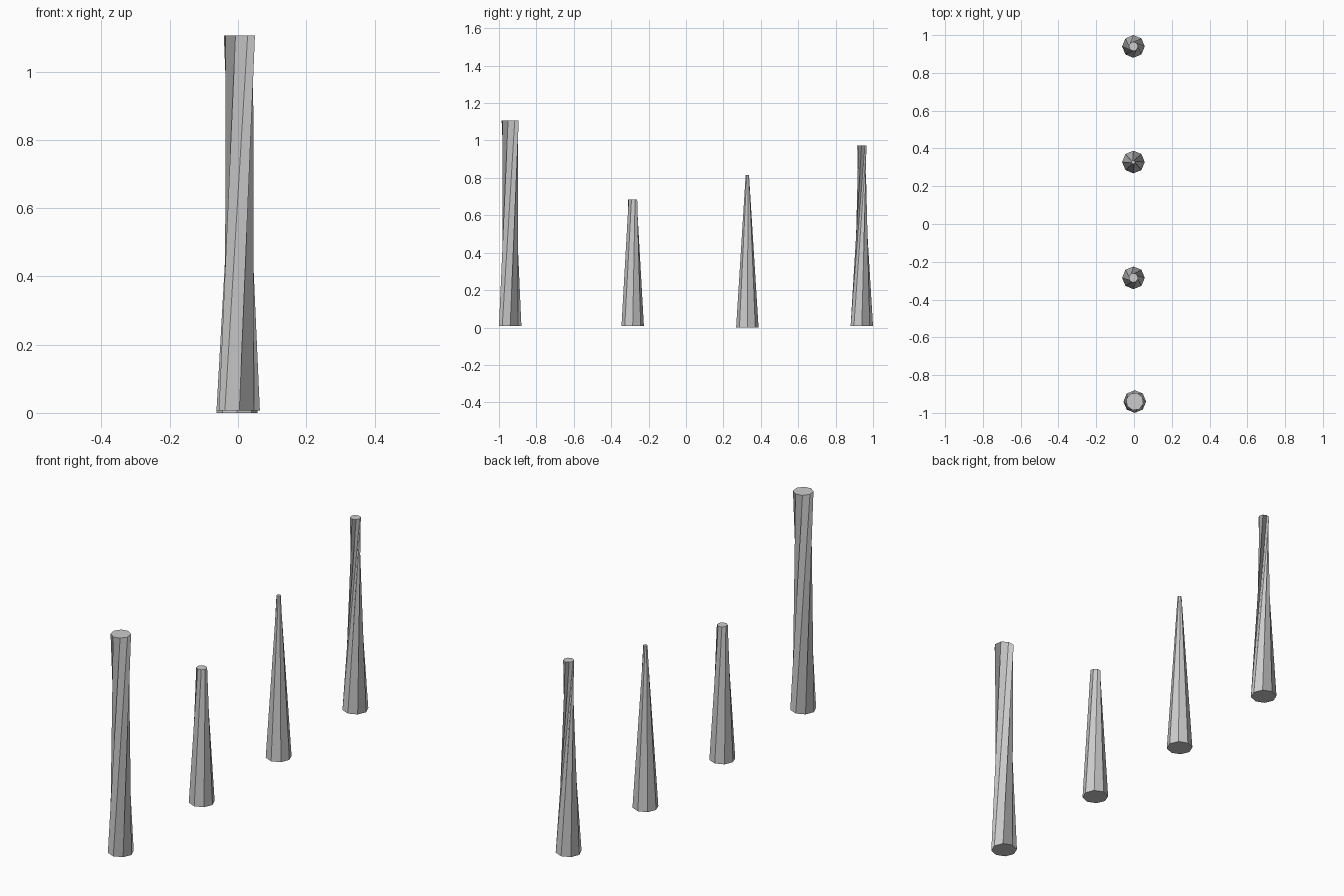
import bpy
from math import cos, sin, radians

if "Cube" in bpy.data.objects:
    bpy.data.objects.remove(bpy.data.objects["Cube"])

SIDES = 8
BASE_R = 0.06


def ring(cx, cy, z, r, turn):
    return [(cx + r * cos(radians(turn + 360 * i / SIDES)),
             cy + r * sin(radians(turn + 360 * i / SIDES)), z)
            for i in range(SIDES)]


def twisted_column(name, x, y, z0, z1, top_r, twist):
    # straight slanted ribs join the base ring to a smaller, turned top ring
    verts = ring(x, y, z0, BASE_R, 0) + ring(x, y, z1, top_r, twist)
    faces = [tuple(reversed(range(SIDES))), tuple(range(SIDES, 2 * SIDES))]
    for i in range(SIDES):
        j = (i + 1) % SIDES
        faces.append((i, j, SIDES + j, SIDES + i))
    mesh = bpy.data.meshes.new(name)
    mesh.from_pydata(verts, [], faces)
    mesh.update()
    obj = bpy.data.objects.new(name, mesh)
    bpy.context.collection.objects.link(obj)


# four tapered columns in a row: x, y, bottom, top, top radius, twist
twisted_column("wide_column", 0.004, -0.94, 0.007, 1.106, 0.047, 76)
twisted_column("short_column", -0.003, -0.285, 0.007, 0.684, 0.025, 30)
twisted_column("pointed_column", -0.003, 0.328, 0.0, 0.815, 0.01, 25)
twisted_column("waisted_column", -0.003, 0.94, 0.007, 0.974, 0.025, 132)
